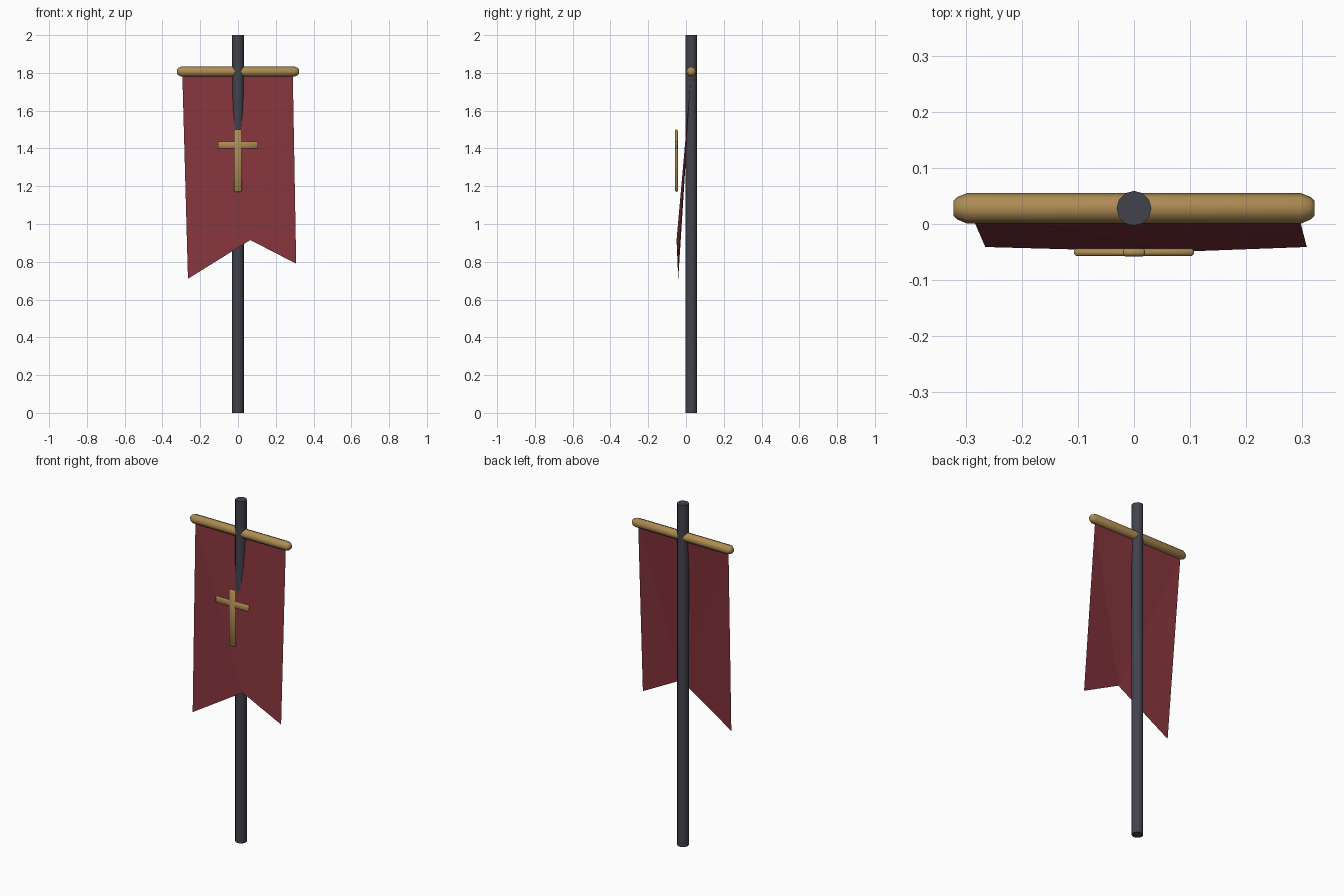
import bpy, bmesh, math
from mathutils import Matrix, Vector

if "Cube" in bpy.data.objects:
    bpy.data.objects.remove(bpy.data.objects["Cube"])


def material(name, rgb):
    m = bpy.data.materials.new(name)
    m.diffuse_color = (*rgb, 1)
    m.use_nodes = True
    m.node_tree.nodes["Principled BSDF"].inputs["Base Color"].default_value = m.diffuse_color
    return m


IRON = material("dark_iron", (0.055, 0.055, 0.075))
GOLD = material("dull_gold", (0.42, 0.26, 0.085))
CLOTH = material("red_cloth", (0.235, 0.035, 0.045))
POLE_Y = 0.028


def make_object(name, bm, mat, smooth=None):
    bmesh.ops.recalc_face_normals(bm, faces=bm.faces)
    mesh = bpy.data.meshes.new(name)
    bm.to_mesh(mesh)
    bm.free()
    mesh.materials.append(mat)
    ob = bpy.data.objects.new(name, mesh)
    bpy.context.collection.objects.link(ob)
    if smooth:
        bpy.ops.object.select_all(action='DESELECT')
        ob.select_set(True)
        bpy.context.view_layer.objects.active = ob
        bpy.ops.object.shade_smooth_by_angle(angle=math.radians(smooth))
    return ob


# Upright pole
bm = bmesh.new()
bmesh.ops.create_cone(bm, cap_ends=True, segments=12, radius1=0.031, radius2=0.031,
                      depth=2, matrix=Matrix.Translation((0, POLE_Y, 1)))
make_object("pole", bm, IRON, 40)

# Crossbar with rounded ends: rings of (x, radius) along x
bm = bmesh.new()
rings = []
for x, r in [(-0.322, 0.013), (-0.315, 0.02), (-0.298, 0.027),
             (0.298, 0.027), (0.315, 0.02), (0.322, 0.013)]:
    rings.append([bm.verts.new((x, POLE_Y + r * math.cos(k * math.pi / 4),
                                1.807 + r * math.sin(k * math.pi / 4))) for k in range(8)])
for a, b in zip(rings, rings[1:]):
    for k in range(8):
        bm.faces.new((a[k], a[k - 1], b[k - 1], b[k]))
bm.faces.new(rings[0])
bm.faces.new(rings[-1])
make_object("crossbar", bm, GOLD, 50)

# Swallow-tailed cloth, hanging forward at the bottom
bm = bmesh.new()
top_l, top_r, tail_l, tail_r, notch = [bm.verts.new(p) for p in (
    (-0.295, POLE_Y, 1.8), (0.29, POLE_Y, 1.8),
    (-0.265, -0.041, 0.71), (0.308, -0.041, 0.79), (0.065, -0.05, 0.915))]
for tri in ((top_l, notch, top_r), (top_l, tail_l, notch), (top_r, notch, tail_r)):
    bm.faces.new(tri)
cloth = make_object("banner_cloth", bm, CLOTH)
if cloth.data.polygons[0].normal.y > 0:
    cloth.data.flip_normals()


# Cross emblem from two bevelled bars
def bar(name, centre, size):
    bm = bmesh.new()
    bmesh.ops.create_cube(bm, size=1, matrix=Matrix.Translation(centre)
                          @ Matrix.Diagonal((*size, 1)))
    bmesh.ops.bevel(bm, geom=bm.edges[:], offset=0.004, segments=1, affect='EDGES')
    make_object(name, bm, GOLD, 50)


bar("emblem_upright", Vector((0, -0.0505, 1.335)), (0.04, 0.014, 0.33))
bar("emblem_arm", Vector((0, -0.0505, 1.418)), (0.214, 0.0136, 0.038))
